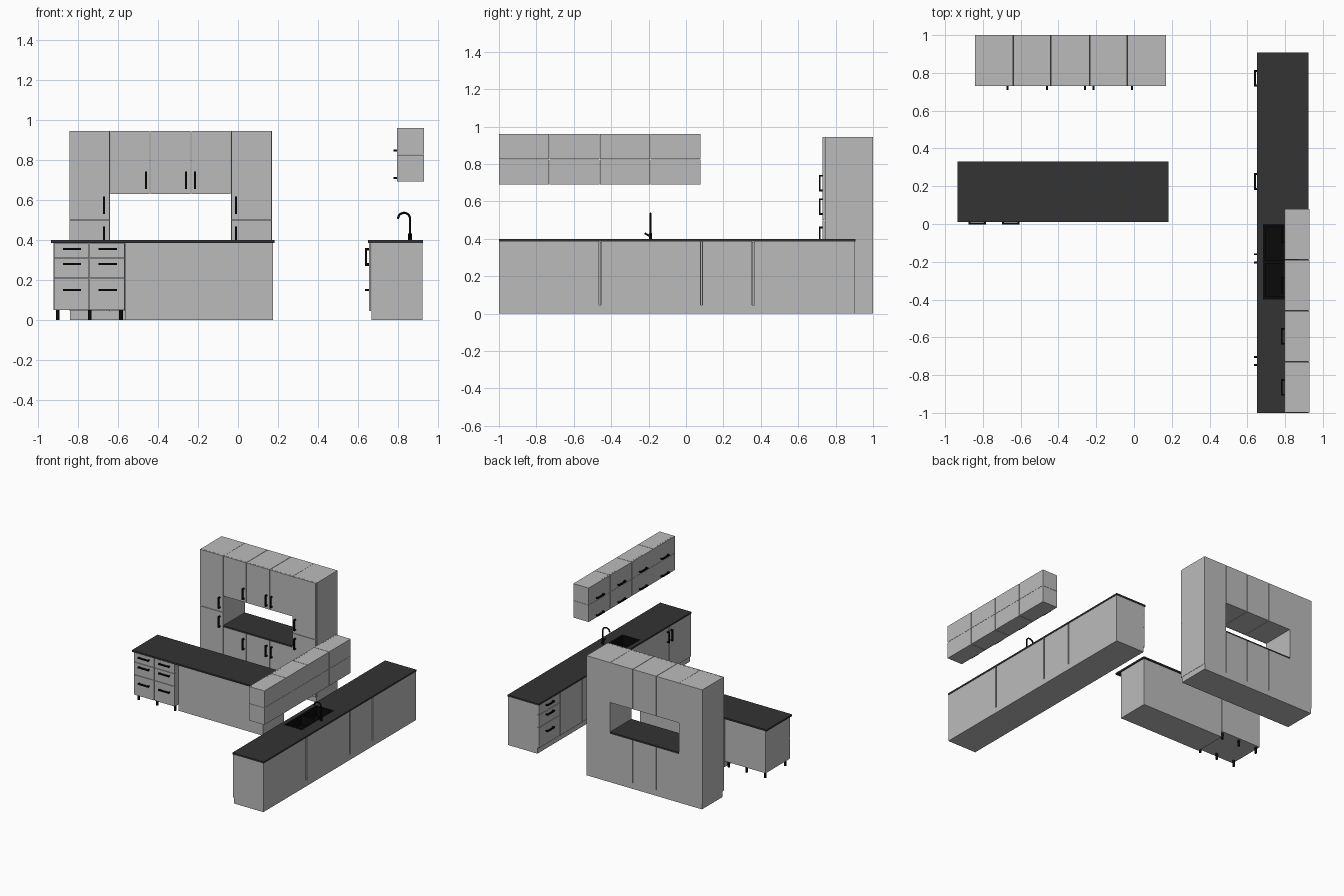
import bpy, bmesh, math
from mathutils import Vector

if "Cube" in bpy.data.objects:
    bpy.data.objects.remove(bpy.data.objects["Cube"])


def mat(name, v):
    m = bpy.data.materials.new(name)
    m.diffuse_color = (v, v, v, 1)
    m.use_nodes = True
    m.node_tree.nodes["Principled BSDF"].inputs["Base Color"].default_value = m.diffuse_color
    return m


GREY = mat("cabinet_grey", 0.5)
DARK = mat("worktop_dark", 0.033)
BLACK = mat("metal_black", 0.003)


def finish(name, bm, material):
    me = bpy.data.meshes.new(name)
    bm.to_mesh(me)
    bm.free()
    me.materials.append(material)
    ob = bpy.data.objects.new(name, me)
    bpy.context.collection.objects.link(ob)
    return ob


def add_box(bm, x, y, z):
    vs = bmesh.ops.create_cube(bm, size=1)["verts"]
    for v in vs:
        v.co = Vector((x[0] + (x[1] - x[0]) * (v.co.x + .5),
                       y[0] + (y[1] - y[0]) * (v.co.y + .5),
                       z[0] + (z[1] - z[0]) * (v.co.z + .5)))


def box(name, x, y, z, material=GREY):
    bm = bmesh.new()
    add_box(bm, x, y, z)
    return finish(name, bm, material)


def rod(name, p, r, h, material=BLACK):
    bm = bmesh.new()
    bmesh.ops.create_cone(bm, cap_ends=True, segments=16, radius1=r, radius2=r, depth=h)
    bmesh.ops.translate(bm, verts=bm.verts, vec=(p[0], p[1], p[2] + h / 2))
    for f in bm.faces:
        f.smooth = len(f.verts) == 4
    return finish(name, bm, material)


def handle(name, centre, along, out, length=0.088):
    """Bar handle: a grip on two posts, standing off the door face."""
    c, a, o = Vector(centre), Vector(along), Vector(out)
    t, reach = 0.005, 0.02
    bm = bmesh.new()

    def piece(p, q):
        add_box(bm, *[(min(p[i], q[i]) - t, max(p[i], q[i]) + t) for i in range(3)])

    h = a * (length / 2 - t)
    tip = o * (reach - t)
    piece(c - h + tip, c + h + tip)
    for s in (-1, 1):
        piece(c + h * s, c + h * s + tip)
    return finish(name, bm, BLACK)


def cut(ob, cutter):
    m = ob.modifiers.new("cut", "BOOLEAN")
    m.operation, m.solver, m.object = "DIFFERENCE", "EXACT", cutter
    cutter.hide_render = True
    cutter.hide_viewport = True


X, Y, Z = (1, 0, 0), (0, 1, 0), (0, 0, 1)
FRONT, LEFT = (0, -1, 0), (-1, 0, 0)
G = 0.0015  # half gap between fronts

# ---- tall wall unit with see-through niche
D, B = (0.73, 0.741), (0.742, 1.0)
box("wall_unit_plinth", (-.84, .168), B, (0, .045))
cols = [-.64, -.44, -.235, -.035]
for n, (a, b), hx in (("left", (-.843, -.64), -.67), ("right", (-.035, .17), -.01)):
    box("tall_carcass_" + n, (a, b), B, (.045, .945))
    box("tall_lower_door_" + n, (a + G, b - G), D, (.045, .498))
    box("tall_upper_door_" + n, (a + G, b - G), D, (.501, .945))
    for z in (.422, .572):
        handle("tall_handle_" + n, (hx, .73, z), Z, FRONT)
for i, hx in enumerate((-.46, -.26, -.215)):
    a, b = cols[i] + G, cols[i + 1] - G
    box("base_carcass", (a, b), B, (.045, .383))
    box("base_door", (a, b), D, (.045, .383))
    box("top_carcass", (a, b), B, (.63, .945))
    box("top_door", (a, b), D, (.63, .945))
    handle("base_handle", (hx, .73, .30), Z, FRONT)
    handle("top_handle", (hx, .73, .698), Z, FRONT)
box("niche_worktop", (-.64, -.035), (.73, 1.0), (.383, .396), DARK)

# ---- island with drawer unit on legs
box("island_worktop", (-.935, .183), (.01, .33), (.385, .398), DARK)
box("island_base", (-.562, .175), (.06, .322), (0, .385))
box("drawer_carcass", (-.922, -.565), (.027, .322), (.048, .385))
for a, b in ((-.922, -.744), (-.744, -.565)):
    for z0, z1, hz in ((.048, .208, .15), (.208, .308, .28), (.308, .383, .355)):
        box("island_drawer", (a + G, b - G), (.015, .0265), (z0 + G, z1 - G))
        handle("island_drawer_handle", ((a + b) / 2 + .003, .018, hz), X, FRONT, .092)
for x in (-.902, -.742, -.585):
    for y in (.05, .30):
        rod("island_leg", (x, y, 0), .009, .05)

# ---- long counter run along the right
Cx, Dx = (.667, .922), (.655, .666)
box("counter_plinth", Cx, (-1.0, .903), (0, .045))
edges = [-1.0, -.46, .083, .36, .903]
carcasses = []
for a, b in zip(edges, edges[1:]):
    carcasses.append(box("counter_carcass", Cx, (a + (.006 if a > -1 else 0), b - (.006 if b < .9 else 0)),
                         (.045, .385)))
for a, b, hy in ((-1.0, -.727, -.747), (-.727, -.46, -.705),
                 (-.46, -.183, -.203), (-.183, .083, -.16)):
    box("counter_door", Dx, (a + G, b - G), (.045, .383))
    handle("counter_door_handle", (.655, hy, .312), Z, LEFT)
box("appliance_front", Dx, (.083 + G, .36 - G), (.045, .383))
handle("appliance_handle", (.655, .225, .355), Y, LEFT)
box("plain_front", Dx, (.36 + G, .635 - G), (.045, .383))
for z0, z1, hz in ((.045, .208, .15), (.208, .308, .28), (.308, .383, .355)):
    box("counter_drawer", Dx, (.635 + G, .903 - G), (z0 + G, z1 - G))
    handle("counter_drawer_handle", (.655, .772, hz), Y, LEFT)
worktop = box("counter_worktop", (.651, .925), (-1.0, .907), (.385, .398), DARK)

# ---- double sink let into the counter
hole = box("sink_cutter", (.684, .836), (-.398, -.002), (.31, .45))
cut(worktop, hole)
cut(carcasses[1], hole)
basin = box("sink", (.683, .837), (-.4, 0), (.312, .400), BLACK)
for a, b in ((-.385, -.21), (-.19, -.015)):
    cut(basin, box("bowl_cutter", (.698, .822), (a, b), (.325, .45)))

# ---- tap
rod("tap_base", (.86, -.19, .397), .009, .035)
cu = bpy.data.curves.new("tap_spout", "CURVE")
cu.dimensions = "3D"
cu.bevel_depth, cu.bevel_resolution, cu.use_fill_caps = .0055, 3, True
pts = [(.86, .40)] + [(.83 + .03 * math.cos(t * math.pi / 10), .505 + .03 * math.sin(t * math.pi / 10))
                      for t in range(11)]
sp = cu.splines.new("POLY")
sp.points.add(len(pts) - 1)
for p, (x, z) in zip(sp.points, pts):
    p.co = (x, -.19, z, 1)
cu.materials.append(BLACK)
bpy.context.collection.objects.link(bpy.data.objects.new("tap_spout", cu))
lever = rod("tap_lever", (0, 0, 0), .005, .036)
lever.location = (.86, -.19, .412)
lever.rotation_euler = (math.radians(60), 0, 0)

# ---- hanging wall cabinets above the counter, two rows of four
for i in range(4):
    a, b = -1.0 + .27 * i, -.73 + .27 * i
    for z0, z1, hz in ((.69, .825, .71), (.825, .96, .847)):
        ys, zs = (a + G, b - G), (z0 + G / 2, z1 - G / 2)
        box("hanging_carcass", (.807, .93), ys, zs)
        box("hanging_door", (.796, .8065), ys, zs)
        handle("hanging_handle", (.797, (a + b) / 2, hz), Y, LEFT)
